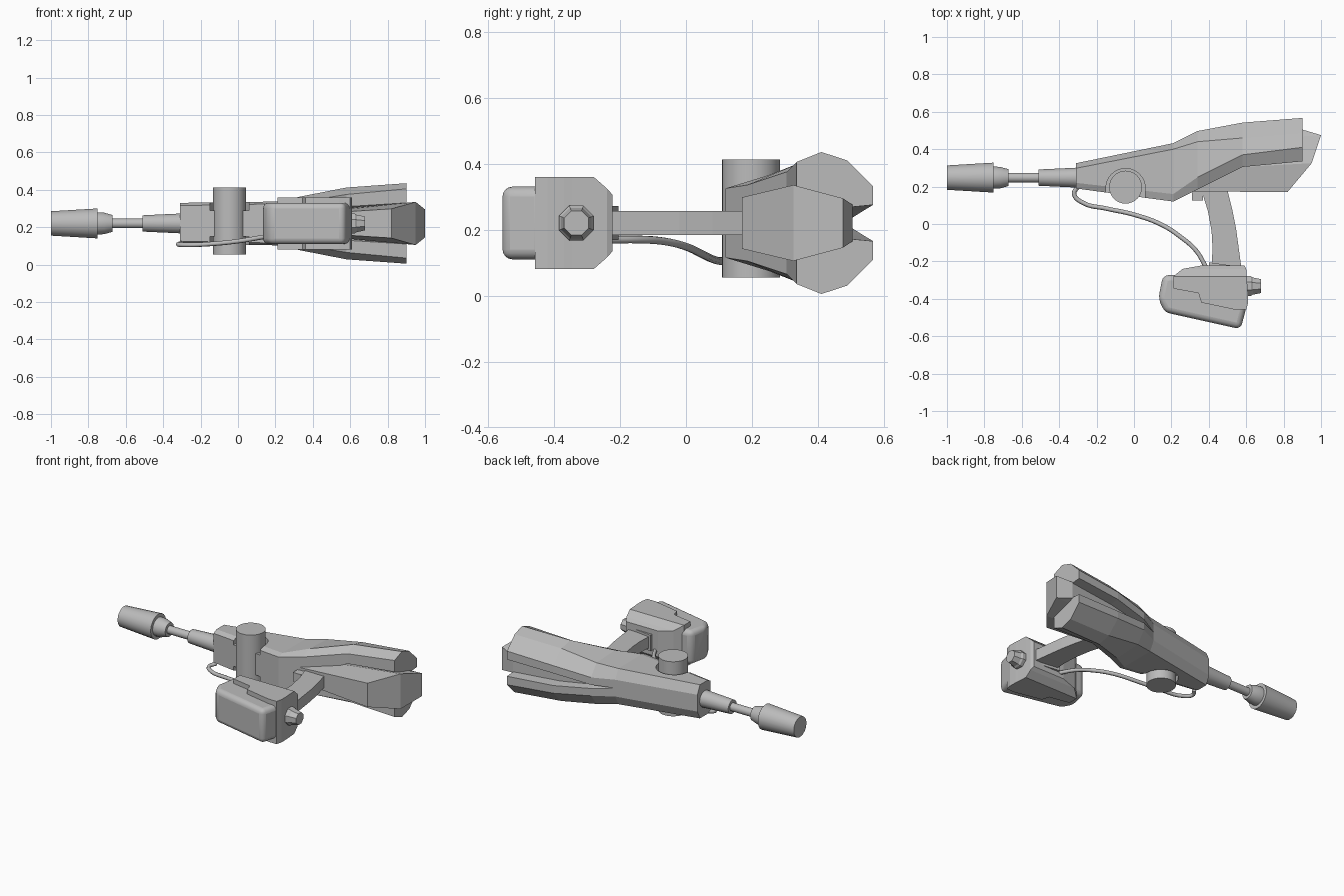
import bpy, bmesh, math
from mathutils import Vector, Matrix

if "Cube" in bpy.data.objects:
    bpy.data.objects.remove(bpy.data.objects["Cube"])

MID = 0.22   # height of the mirror plane
grey = bpy.data.materials.new("grey")
grey.diffuse_color = (0.5, 0.5, 0.5, 1)
grey.use_nodes = True
grey.node_tree.nodes["Principled BSDF"].inputs["Base Color"].default_value = grey.diffuse_color


def finish(name, bm, smooth=0):
    bmesh.ops.recalc_face_normals(bm, faces=bm.faces)
    me = bpy.data.meshes.new(name)
    bm.to_mesh(me)
    bm.free()
    me.materials.append(grey)
    ob = bpy.data.objects.new(name, me)
    bpy.context.collection.objects.link(ob)
    if smooth:
        bpy.ops.object.select_all(action='DESELECT')
        ob.select_set(True)
        bpy.context.view_layer.objects.active = ob
        bpy.ops.object.shade_smooth_by_angle(angle=math.radians(smooth))
    return ob


def loft(bm, rings):
    """Skin a series of equal-sized rings and cap both ends."""
    rows = [[bm.verts.new(p) for p in r] for r in rings]
    n = len(rows[0])
    for a, b in zip(rows, rows[1:]):
        for i in range(n):
            j = (i + 1) % n
            bm.faces.new((a[i], a[j], b[j], b[i]))
    bm.faces.new(rows[0])
    bm.faces.new(rows[-1])


def lathe_x(name, y, profile, sides, smooth=0):
    """Turned part along x from (x, radius) pairs."""
    bm = bmesh.new()
    turn = [(k + 0.5) * math.tau / sides for k in range(sides)]
    loft(bm, [[(x, y + r * math.cos(t), MID + r * math.sin(t)) for t in turn]
              for x, r in profile])
    return finish(name, bm, smooth)


def plate(name, outline, d):
    """Outline in x, y extruded to both sides of the mirror plane."""
    bm = bmesh.new()
    loft(bm, [[(x, y, MID + s * d) for x, y in outline] for s in (-1, 1)])
    return finish(name, bm)


def disc(name, x, y, r, z0, z1, sides=32, smooth=30):
    bm = bmesh.new()
    bmesh.ops.create_cone(bm, cap_ends=True, segments=sides, radius1=r, radius2=r,
                          depth=z1 - z0,
                          matrix=Matrix.Translation((x, y, (z0 + z1) / 2)))
    return finish(name, bm, smooth)


# Barrel: collar cone, thin rod and flared muzzle
lathe_x("barrel", 0.248, [(-1.0, 0.066), (-0.75, 0.081), (-0.75, 0.06), (-0.715, 0.058),
                          (-0.67, 0.045), (-0.67, 0.026), (-0.51, 0.026), (-0.51, 0.044),
                          (-0.30, 0.054)], 20, 25)

# Body shell: half section (y, distance from mirror plane) at each x, mirrored;
# solid in front, splitting into two side shells at the rear
shell = [
    (-0.31, [(.19, 0), (.19, .095), (.22, .11), (.298, .11), (.325, .055), (.325, 0), (.25, 0)]),
    (0.21, [(.12, 0), (.12, .105), (.16, .117), (.40, .117), (.432, .055), (.432, 0), (.25, 0)]),
    (0.34, [(.185, 0), (.185, .115), (.25, .145), (.44, .135), (.497, .06), (.497, .012), (.44, 0)]),
    (0.58, [(.305, .09), (.305, .155), (.37, .192), (.46, .172), (.542, .09), (.542, .04), (.475, .035)]),
    (0.90, [(.335, .11), (.335, .185), (.41, .215), (.487, .19), (.567, .11), (.567, .055), (.495, .048)]),
]
bm = bmesh.new()
for s in (1, -1):
    loft(bm, [[(x, y, MID + s * d) for y, d in sec] for x, sec in shell])
inner = [f for f in bm.faces if all(abs(v.co.z - MID) < 1e-5 for v in f.verts)]
bmesh.ops.delete(bm, geom=inner, context='FACES')
bmesh.ops.remove_doubles(bm, verts=bm.verts, dist=1e-4)
body = finish("body_shell", bm)

# Arched recesses around the side drum
for side, z0, z1 in (("upper", 0.29, 0.5), ("lower", -0.06, 0.15)):
    bm = bmesh.new()
    arc = [(-0.045 + 0.105 * math.cos(t), 0.192 + 0.105 * math.sin(t))
           for t in [math.pi * k / 16 for k in range(17)]]
    arc += [(-0.15, 0.05), (0.06, 0.05)]
    loft(bm, [[(x, y, z) for x, y in arc] for z in (z0, z1)])
    cutter = finish(side + "_recess_cutter", bm)
    cutter.hide_render = True
    cutter.hide_viewport = True
    cut = body.modifiers.new(side + "_recess", 'BOOLEAN')
    cut.operation = 'DIFFERENCE'
    cut.solver = 'EXACT'
    cut.object = cutter
disc("side_drum", -0.045, 0.197, 0.088, 0.055, 0.412)

# Inner core with a bent, slanted rear end
half_a = [(.175, .045), (.29, .055), (.43, .035), (.45, .03)]
half_b = [(.17, .078), (.325, .115), (.475, .075), (.505, .055)]


def ring(half, xs):
    pts = [(x, y, MID + d) for x, (y, d) in zip(xs, half)]
    return pts + [(x, y, 2 * MID - z) for x, y, z in reversed(pts)]


bm = bmesh.new()
rows = [[bm.verts.new(p) for p in r] for r in
        (ring(half_a, [0.30] * 4), ring(half_b, [.82, .95, 1.0, .90]))]
for i in range(8):
    j = (i + 1) % 8
    bm.faces.new((rows[0][i], rows[0][j], rows[1][j], rows[1][i]))
bm.faces.new(rows[0])
for i in range(3):
    bm.faces.new((rows[1][i], rows[1][i + 1], rows[1][6 - i], rows[1][7 - i]))
finish("rear_core", bm)

# Grip with trigger block and foot collar
plate("grip", [(.35, .20), (.37, .15), (.395, .07), (.415, -.04), (.42, -.13), (.415, -.23),
               (.575, -.24), (.56, -.13), (.545, -.02), (.525, .08), (.495, .20)], 0.037)
plate("trigger", [(.31, .19), (.31, .125), (.37, .125), (.37, .19)], 0.03)
plate("grip_collar", [(.40, -.205), (.40, -.26), (.60, -.27), (.595, -.232)], 0.052)

# Base housing, skinned downwards: y, left x, right x, half thickness
bm = bmesh.new()
loft(bm, [[(x0, y, MID - d), (x1, y, MID - d), (x1, y, MID + d), (x0, y, MID + d)]
          for y, x0, x1, d in [(-.222, .36, .59, .085), (-.24, .26, .60, .105),
                               (-.28, .21, .603, .14), (-.345, .21, .607, .14),
                               (-.37, .345, .609, .14), (-.42, .36, .61, .14),
                               (-.458, .54, .60, .14)]])
finish("base_housing", bm)

# Rounded battery block
battery = plate("battery", [(.155, -.275), (.13, -.40), (.165, -.472), (.57, -.562),
                            (.605, -.43), (.50, -.29), (.25, -.27)], 0.11)
bev = battery.modifiers.new("rounding", 'BEVEL')
bev.width = 0.03
bev.segments = 4
bpy.ops.object.select_all(action='DESELECT')
battery.select_set(True)
bpy.context.view_layer.objects.active = battery
bpy.ops.object.shade_smooth_by_angle(angle=math.radians(40))

# Rear plug on the base
lathe_x("rear_plug", -0.332, [(.58, .057), (.625, .057), (.635, .05), (.68, .04)], 8)

# Cable from body to base
cu = bpy.data.curves.new("cable", 'CURVE')
cu.dimensions = '3D'
cu.bevel_depth = 0.012
cu.bevel_resolution = 2
cu.resolution_u = 6
cu.use_fill_caps = True
path = [(-.30, .20, .115), (-.32, .16, .108), (-.27, .112, .105), (-.15, .083, .11),
        (0, .05, .125), (.15, -.005, .15), (.25, -.07, .165), (.33, -.14, .17),
        (.385, -.23, .17)]
sp = cu.splines.new('BEZIER')
sp.bezier_points.add(len(path) - 1)
for bp, p in zip(sp.bezier_points, path):
    bp.co = p
    bp.handle_left_type = bp.handle_right_type = 'AUTO'
cu.materials.append(grey)
bpy.context.collection.objects.link(bpy.data.objects.new("cable", cu))
